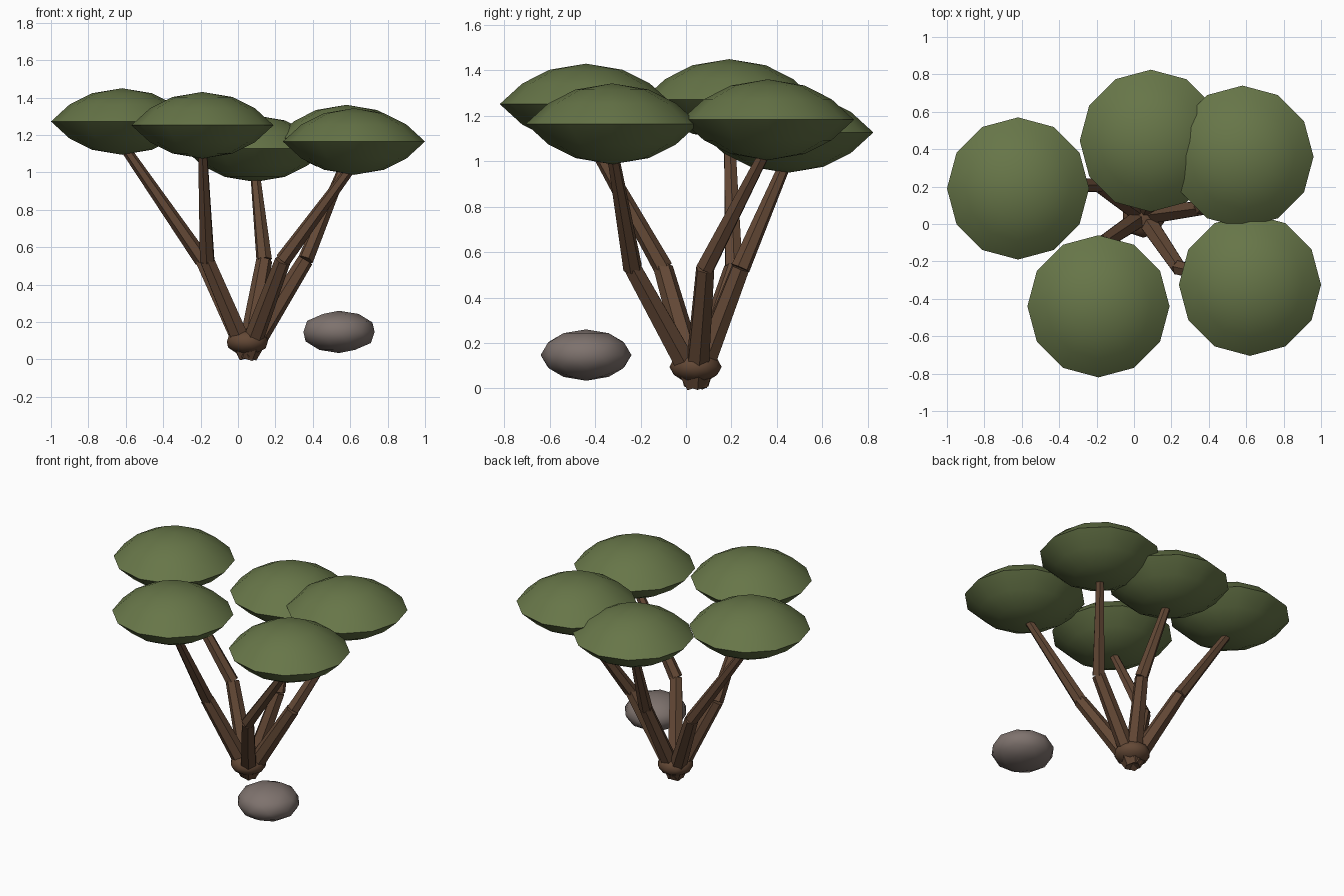
import bpy, bmesh, math
from mathutils import Vector

cube = bpy.data.objects.get("Cube")
if cube:
    bpy.data.objects.remove(cube)


def make_material(name, rgb):
    mat = bpy.data.materials.new(name)
    mat.use_nodes = True
    colour = (*rgb, 1)
    mat.diffuse_color = colour
    mat.node_tree.nodes["Principled BSDF"].inputs["Base Color"].default_value = colour
    return mat


leaf = make_material("leaf green", (0.135, 0.18, 0.065))
bark = make_material("bark brown", (0.125, 0.065, 0.036))
stone = make_material("stone grey", (0.21, 0.17, 0.155))


def finish(name, bm, mat, location=(0, 0, 0), smooth=None):
    bmesh.ops.recalc_face_normals(bm, faces=bm.faces)
    mesh = bpy.data.meshes.new(name)
    bm.to_mesh(mesh)
    bm.free()
    mesh.materials.append(mat)
    obj = bpy.data.objects.new(name, mesh)
    obj.location = location
    bpy.context.collection.objects.link(obj)
    if smooth:
        bpy.ops.object.select_all(action='DESELECT')
        obj.select_set(True)
        bpy.context.view_layer.objects.active = obj
        bpy.ops.object.shade_smooth_by_angle(angle=math.radians(smooth))
    return obj


def canopy(name, centre, radius=0.38, height=0.178, sides=12):
    """Lens made of two spherical caps meeting at a sharp rim."""
    ball = (radius ** 2 + height ** 2) / (2 * height)
    rim_angle = math.asin(radius / ball)
    half = [(ball * math.sin(rim_angle * t), ball * math.cos(rim_angle * t) - ball + height)
            for t in (0, 0.38, 0.69)]
    profile = half + [(radius, 0)] + [(r, -z) for r, z in reversed(half)]
    bm = bmesh.new()
    points = [bm.verts.new((r, 0, z)) for r, z in profile]
    edges = [bm.edges.new(pair) for pair in zip(points, points[1:])]
    bmesh.ops.spin(bm, geom=points + edges, cent=(0, 0, 0), axis=(0, 0, 1),
                   angle=math.tau, steps=sides, use_merge=True)
    bmesh.ops.remove_doubles(bm, verts=bm.verts, dist=0.0005)
    finish(name, bm, leaf, centre, smooth=35)


def limb(name, start, end, r1, r2):
    """Tapered six-sided stick between two points."""
    start, end = Vector(start), Vector(end)
    axis = end - start
    bm = bmesh.new()
    bmesh.ops.create_cone(bm, cap_ends=True, segments=6, radius1=r1, radius2=r2,
                          depth=axis.length)
    bmesh.ops.rotate(bm, verts=bm.verts, matrix=axis.to_track_quat('Z', 'Y').to_matrix())
    finish(name, bm, bark, (start + end) / 2)


def pebble(name, mat, centre, size):
    bm = bmesh.new()
    bmesh.ops.create_icosphere(bm, subdivisions=2, radius=1)
    bmesh.ops.scale(bm, vec=size, verts=bm.verts)
    finish(name, bm, mat, centre, smooth=60)


# Five bent trunks, each carrying one canopy: (elbow, canopy centre)
branches = {
    "left_back": ((0.36, 0.085, 0.53), (0.58, 0.36, 1.183)),
    "left_front": ((0.24, -0.235, 0.53), (0.62, -0.325, 1.165)),
    "middle_back": ((0.14, 0.24, 0.53), (0.09, 0.445, 1.127)),
    "right_back": ((-0.19, 0.21, 0.53), (-0.62, 0.19, 1.272)),
    "right_front": ((-0.165, -0.10, 0.53), (-0.19, -0.44, 1.252)),
}
root = Vector((0.05, 0.045, 0.023))
for side, (elbow, top) in branches.items():
    limb("lower_trunk_" + side, root, elbow, 0.056, 0.043)
    limb("upper_trunk_" + side, elbow, Vector(top) - Vector((0, 0, 0.12)), 0.043, 0.026)
    canopy("canopy_" + side, top)

# Swollen root and the loose rock
pebble("root_ball", bark, (0.05, 0.042, 0.095), (0.115, 0.115, 0.07))
pebble("rock", stone, (0.54, -0.44, 0.147), (0.2, 0.2, 0.113))
